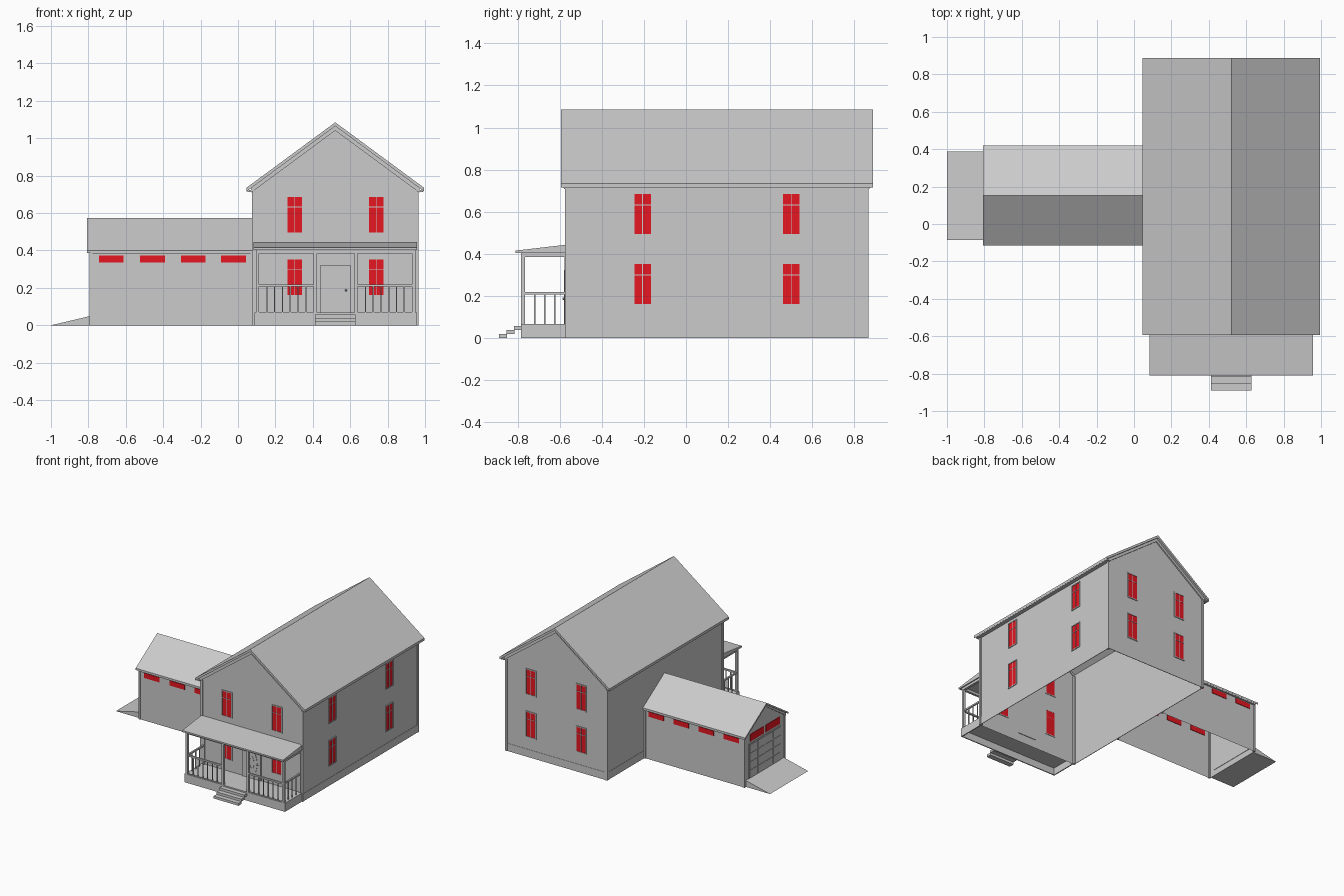
import bpy, bmesh, math
from mathutils import Matrix

if "Cube" in bpy.data.objects:
    bpy.data.objects.remove(bpy.data.objects["Cube"])

red = bpy.data.materials.new("red_glass")
red.diffuse_color = (0.8, 0.008, 0.015, 1)
red.use_nodes = True
red.node_tree.nodes["Principled BSDF"].inputs["Base Color"].default_value = red.diffuse_color


def finish(name, bm, loc=(0, 0, 0), turn=0, mat=None):
    bmesh.ops.recalc_face_normals(bm, faces=bm.faces)
    me = bpy.data.meshes.new(name)
    bm.to_mesh(me)
    bm.free()
    ob = bpy.data.objects.new(name, me)
    ob.location = loc
    ob.rotation_euler.z = math.radians(turn)
    if mat:
        me.materials.append(mat)
    bpy.context.collection.objects.link(ob)
    return ob


def boxes(name, items, loc=(0, 0, 0), turn=0, mat=None):
    """One object from boxes given as (x0, x1, y0, y1, z0, z1)."""
    bm = bmesh.new()
    for x0, x1, y0, y1, z0, z1 in items:
        m = Matrix.Translation(((x0 + x1) / 2, (y0 + y1) / 2, (z0 + z1) / 2))
        m = m @ Matrix.Diagonal((x1 - x0, y1 - y0, z1 - z0, 1))
        bmesh.ops.create_cube(bm, size=1, matrix=m)
    return finish(name, bm, loc, turn, mat)


def prism(name, pts, axis, a, b, drop=None):
    """Extrude a (horizontal, z) profile along x or y; drop removes faces by test."""
    bm = bmesh.new()
    put = (lambda p, t: (t, p[0], p[1])) if axis == 'x' else (lambda p, t: (p[0], t, p[1]))
    f = bm.faces.new([bm.verts.new(put(p, a)) for p in pts])
    r = bmesh.ops.extrude_face_region(bm, geom=[f], use_keep_orig=True)
    for v in r['geom']:
        if isinstance(v, bmesh.types.BMVert):
            v.co[0 if axis == 'x' else 1] = b
    bmesh.ops.recalc_face_normals(bm, faces=bm.faces)
    if drop:
        gone = [f for f in bm.faces if drop(f.calc_center_median())]
        bmesh.ops.delete(bm, geom=gone, context='FACES')
    return finish(name, bm)


def gable(c, half, eave, ridge):
    return [(c - half, 0), (c + half, 0), (c + half, eave), (c, ridge), (c - half, eave)]


def chevron(c, half, eave, ridge, t):
    return [(c - half, eave), (c, ridge), (c + half, eave),
            (c + half, eave - t), (c, ridge - t), (c - half, eave - t)]


# main house: open-bottomed walls, roof and trims
X0, X1, Y0, Y1, CX = 0.08, 0.96, -0.57, 0.862, 0.52
prism("house_walls", gable(CX, 0.44, 0.735, 1.06), 'y', Y0, Y1, lambda c: c.z < 0.001)
prism("house_roof", chevron(CX, 0.475, 0.735, 1.085, 0.02), 'y', -0.594, 0.888)
for side, ya, yb in (("front", -0.58, -0.565), ("back", 0.857, 0.872)):
    prism("rake_trim_" + side, chevron(CX, 0.45, 0.734, 1.066, 0.025), 'y', ya, yb)
for side, xa, xb in (("left", 0.05, X0), ("right", X1, 0.99)):
    boxes("eave_soffit_" + side, [(xa, xb, -0.585, 0.879, 0.713, 0.722)])
boxes("house_corner_trims", [(x - 0.01, x + 0.01, y - 0.01, y + 0.01, 0, 0.72)
                             for x in (X0 + 0.005, X1 - 0.005) for y in (Y0 + 0.005, Y1 - 0.005)])
boxes("foundation_band", [(X0 - 0.002, X0 + 0.002, Y0, Y1, 0, 0.06),
                          (X1 - 0.002, X1 + 0.002, Y0, Y1, 0, 0.06),
                          (X0, X1, Y1 - 0.002, Y1 + 0.002, 0, 0.06)])


# house windows: red pane, frame and glazing bars
def window(name, loc, turn):
    w, h, f = 0.046, 0.102, 0.007
    boxes(name + "_glass", [(-w + f, w - f, -0.003, 0.003, -h + f, h - f)], loc, turn, red)
    boxes(name + "_frame", [(-w, -w + f, -0.006, 0.004, -h, h), (w - f, w, -0.006, 0.004, -h, h),
                            (-w + f, w - f, -0.006, 0.004, h - f, h),
                            (-w + f, w - f, -0.006, 0.004, -h, -h + f)], loc, turn)
    boxes(name + "_bars", [(-0.002, 0.002, -0.005, 0.003, -h + f, h - f),
                           (-w + f, w - f, -0.005, 0.003, 0.04, 0.044)], loc, turn)


for lvl, z in (("lower", 0.257), ("upper", 0.59)):
    for i, x in enumerate((0.304, 0.739)):
        window(f"front_window_{lvl}_{i}", (x, Y0, z), 0)
        window(f"back_window_{lvl}_{i}", (x, Y1, z), 180)
    for i, y in enumerate((-0.206, 0.5)):
        window(f"right_window_{lvl}_{i}", (X1, y, z), 90)

# front door with casing, oval light and knob
boxes("front_door", [(0.452, 0.592, -0.575, -0.565, 0.067, 0.312)])
boxes("door_casing", [(0.442, 0.452, -0.58, -0.565, 0.067, 0.322),
                      (0.592, 0.602, -0.58, -0.565, 0.067, 0.322),
                      (0.452, 0.592, -0.58, -0.565, 0.312, 0.322)])


def oval(name, rx, rz, depth, rim):
    bm = bmesh.new()
    n = 24
    rings = []
    for k, y in ((1, 0), (1, -depth), (rim, -depth), (rim, 0)):
        rings.append([bm.verts.new((rx * k * math.cos(2 * math.pi * i / n), y,
                                    rz * k * math.sin(2 * math.pi * i / n))) for i in range(n)])
    for a, b in zip(rings, rings[1:]):
        for i in range(n):
            bm.faces.new((a[i], a[(i + 1) % n], b[(i + 1) % n], b[i]))
    return finish(name, bm, (0.522, -0.575, 0.19))


oval("door_oval_rim", 0.048, 0.095, 0.003, 0.9)
oval("door_oval_inner", 0.02, 0.05, 0.002, 0.85)
bm = bmesh.new()
bmesh.ops.create_icosphere(bm, subdivisions=2, radius=0.006)
finish("door_knob", bm, (0.577, -0.582, 0.187))

# porch deck with open underside, skirt and steps
PX0, PX1, PY = 0.095, 0.948, -0.784
boxes("porch_deck", [(PX0 - 0.008, PX1 + 0.008, PY, Y0, 0.055, 0.067)])
boxes("porch_skirt", [(PX0 - 0.008, PX1 + 0.008, PY, PY + 0.008, 0, 0.055),
                      (PX0 - 0.008, PX0, PY + 0.008, Y0, 0, 0.055),
                      (PX1, PX1 + 0.008, PY + 0.008, Y0, 0, 0.055)])
boxes("porch_steps", [(0.412, 0.627, y, y + 0.04, z - 0.019, z)
                      for y, z in ((-0.89, 0.019), (-0.854, 0.038), (-0.818, 0.057))])

# porch roof, beams and posts
prism("porch_roof", [(Y0, 0.443), (-0.81, 0.415), (-0.81, 0.403), (Y0, 0.403)], 'x', 0.083, 0.957)
boxes("porch_beams", [(PX0, PX1, PY, PY + 0.018, 0.384, 0.404),
                      (PX0, PX0 + 0.018, PY + 0.018, Y0, 0.384, 0.404),
                      (PX1 - 0.018, PX1, PY + 0.018, Y0, 0.384, 0.404)])
posts = (PX0, 0.404, 0.622, PX1 - 0.018)
boxes("porch_posts", [(x, x + 0.018, PY, PY + 0.018, 0.067, 0.386) for x in posts]
      + [(x, x + 0.018, -0.577, Y0, 0.067, 0.386) for x in (posts[0], posts[3])])

# porch railings: front bays and sides
rails, balusters = [], []
for a, b in ((posts[0] + 0.018, posts[1]), (posts[2] + 0.018, posts[3])):
    rails.append((a, b, PY + 0.003, PY + 0.015, 0.207, 0.219))
    rails.append((a, b, PY + 0.004, PY + 0.014, 0.067, 0.072))
    for i in range(1, 7):
        x = a + (b - a) * i / 7
        balusters.append((x - 0.003, x + 0.003, PY + 0.006, PY + 0.012, 0.067, 0.21))
for x in (posts[0], posts[3]):
    rails.append((x + 0.003, x + 0.015, PY + 0.018, -0.577, 0.207, 0.219))
    for i in range(1, 4):
        y = PY + 0.018 + 0.19 * i / 4
        balusters.append((x + 0.006, x + 0.012, y - 0.003, y + 0.003, 0.067, 0.21))
boxes("porch_rails", rails)
boxes("porch_balusters", balusters)

# garage: open-bottomed walls, roof and trims
GX, GC = -0.788, 0.152
prism("garage_walls", gable(GC, 0.25, 0.395, 0.555), 'x', GX, X0,
      lambda c: c.z < 0.001 or c.x > X0 - 0.001)
prism("garage_roof", chevron(GC, 0.268, 0.4, 0.573, 0.014), 'x', -0.807, X0)
prism("garage_rake_trim", chevron(GC, 0.255, 0.395, 0.562, 0.02), 'x', -0.795, -0.784)
boxes("garage_corner_trims", [(x - 0.008, x + 0.008, y - 0.008, y + 0.008, 0, 0.388)
                              for x in (GX + 0.003, X0 - 0.006) for y in (GC - 0.247, GC + 0.247)])
boxes("garage_eave_trim", [(GX, X0, y - 0.008, y + 0.008, 0.38, 0.39)
                           for y in (GC - 0.255, GC + 0.255)])

# garage strip windows
boxes("garage_side_windows", [(x - 0.066, x + 0.066, y - 0.004, y + 0.004, 0.335, 0.373)
                              for x in (-0.677, -0.457, -0.24, -0.024)
                              for y in (GC - 0.25, GC + 0.25)], mat=red)
boxes("garage_end_windows", [(GX - 0.004, GX + 0.004, y - 0.085, y + 0.085, 0.335, 0.39)
                             for y in (GC - 0.098, GC + 0.098)], mat=red)

# garage door with raised panels, and ramp
boxes("garage_door", [(GX - 0.003, GX + 0.003, GC - 0.2, GC + 0.2, 0.045, 0.32)])
boxes("garage_door_panels", [(GX - 0.006, GX, GC - 0.189 + 0.097 * i, GC - 0.102 + 0.097 * i,
                              0.055 + 0.066 * j, 0.112 + 0.066 * j)
                             for i in range(4) for j in range(4)])
prism("garage_ramp", [(-1, 0), (GX, 0), (GX, 0.05)], 'y', -0.085, 0.387)
